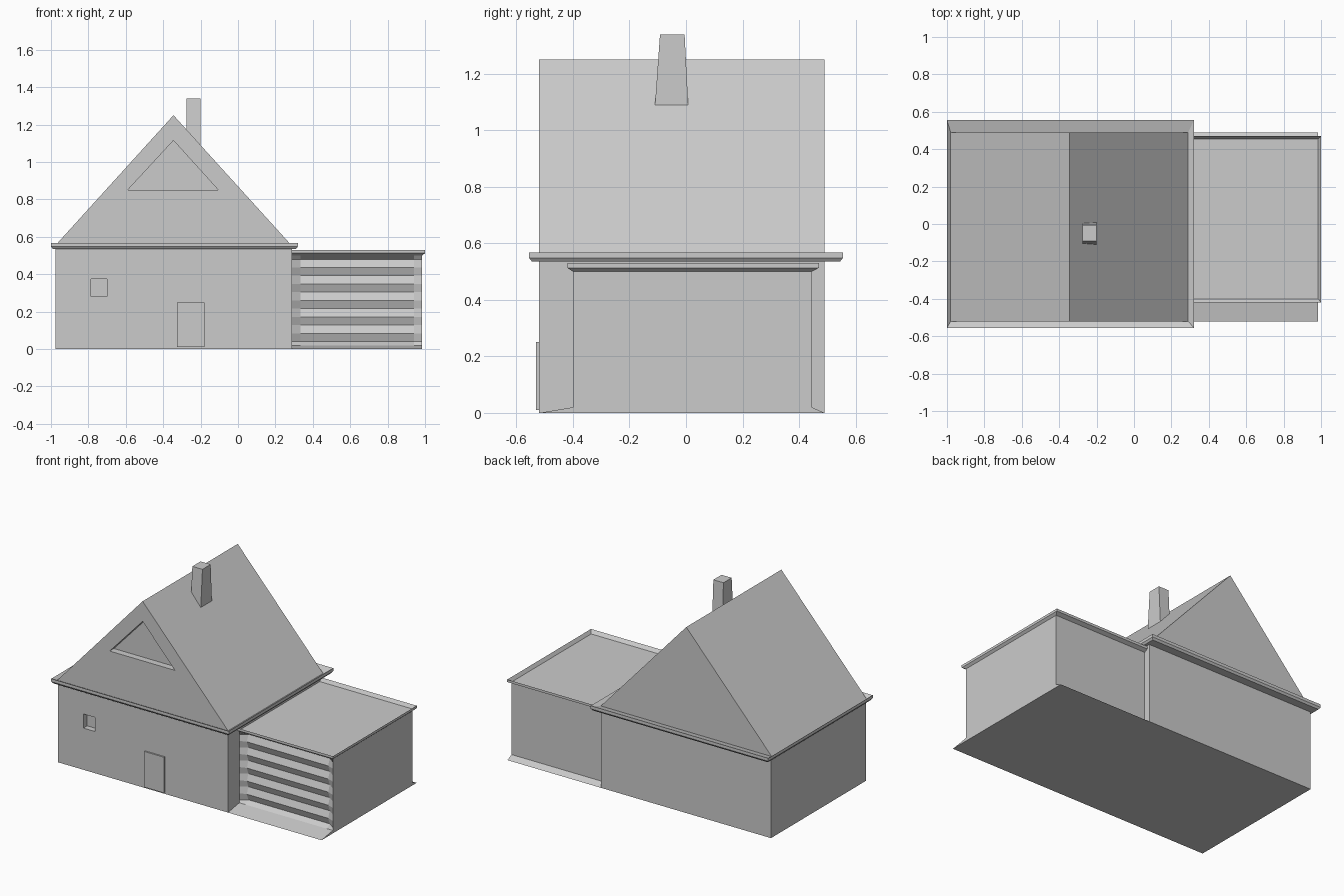
import bpy, bmesh

if "Cube" in bpy.data.objects:
    bpy.data.objects.remove(bpy.data.objects["Cube"])


def make(name, bm):
    bmesh.ops.recalc_face_normals(bm, faces=bm.faces)
    mesh = bpy.data.meshes.new(name)
    bm.to_mesh(mesh)
    bm.free()
    ob = bpy.data.objects.new(name, mesh)
    bpy.context.collection.objects.link(ob)
    return ob


def loft(rings):
    """Stack rectangles (x0, x1, y0, y1, z) into a closed solid."""
    bm = bmesh.new()
    loops = [[bm.verts.new(p) for p in ((a, c, z), (b, c, z), (b, d, z), (a, d, z))]
             for a, b, c, d, z in rings]
    bm.faces.new(loops[0])
    bm.faces.new(loops[-1])
    for lo, hi in zip(loops, loops[1:]):
        for i in range(4):
            j = (i + 1) % 4
            bm.faces.new((lo[i], lo[j], hi[j], hi[i]))
    return bm


def prism(name, outline, y0, y1):
    """Extrude an x/z outline along y."""
    bm = bmesh.new()
    f = bm.faces.new([bm.verts.new((x, y0, z)) for x, z in outline])
    ext = bmesh.ops.extrude_face_region(bm, geom=[f], use_keep_orig=True)
    for v in ext["geom"]:
        if isinstance(v, bmesh.types.BMVert):
            v.co.y = y1
    return make(name, bm)


def recess(target, outline, y0, y1):
    """Cut a pocket, then discard the cutter."""
    cutter = prism("recess_cutter", outline, y0, y1)
    cutter.hide_render = True
    mod = target.modifiers.new("recess", 'BOOLEAN')
    mod.operation = 'DIFFERENCE'
    mod.solver = 'EXACT'
    mod.object = cutter
    bpy.context.view_layer.objects.active = target
    bpy.ops.object.modifier_apply(modifier=mod.name)
    bpy.data.objects.remove(cutter)


def rect(x0, x1, z0, z1):
    return [(x0, z0), (x1, z0), (x1, z1), (x0, z1)]


# House walls with flared eave tray, and a window pocket
house = make("house_walls", loft([
    (-.975, .29, -.52, .49, 0),
    (-.975, .29, -.52, .49, .535),
    (-.99, .31, -.545, .545, .535),
    (-1, .32, -.555, .555, .548),
    (-1, .32, -.555, .555, .568),
    (-.98, .29, -.52, .49, .55)]))
recess(house, rect(-.785, -.70, .28, .375), -.6, -.48)

# Gable roof with triangular pocket
roof = prism("gable_roof", [(-.98, .55), (.29, .55), (-.345, 1.25)], -.52, .49)
recess(roof, [(-.59, .85), (-.105, .85), (-.345, 1.115)], -.6, -.475)

# Front door
prism("front_door", rect(-.325, -.18, .01, .25), -.53, -.51)

# Tapered chimney
make("chimney", loft([
    (-.275, -.20, -.11, .008, 1.06),
    (-.275, -.20, -.11, .008, 1.085),
    (-.275, -.20, -.092, -.005, 1.34)]))

# Garage: sloped plinth, walls, flared parapet and sunken roof
bm = loft([
    (.29, .985, -.52, .49, 0),
    (.29, .985, -.40, .445, .02),
    (.29, .985, -.40, .445, .50),
    (.29, 1, -.42, .47, .513),
    (.29, 1, -.42, .47, .53),
    (.29, .985, -.40, .455, .508)])

# Replace the garage front wall with a ribbed, recessed door
front = [f for f in bm.faces
         if abs(f.calc_center_median().y + .40) < .001
         and abs(f.calc_center_median().z - .26) < .01]
bmesh.ops.delete(bm, geom=front, context='FACES_ONLY')
profile = [(-.40, .02)]
profile += [(-.368 if k % 2 == 0 else -.385, .04 + .044 * k) for k in range(11)]
profile += [(-.40, .50)]
rows = [[bm.verts.new(p) for p in
         ((.29, -.40, z), (.335, y, z), (.94, y, z), (.985, -.40, z))]
        for y, z in profile]
for lo, hi in zip(rows, rows[1:]):
    for i in range(3):
        bm.faces.new((lo[i], lo[i + 1], hi[i + 1], hi[i]))
bmesh.ops.remove_doubles(bm, verts=bm.verts, dist=.0001)
make("garage", bm)
